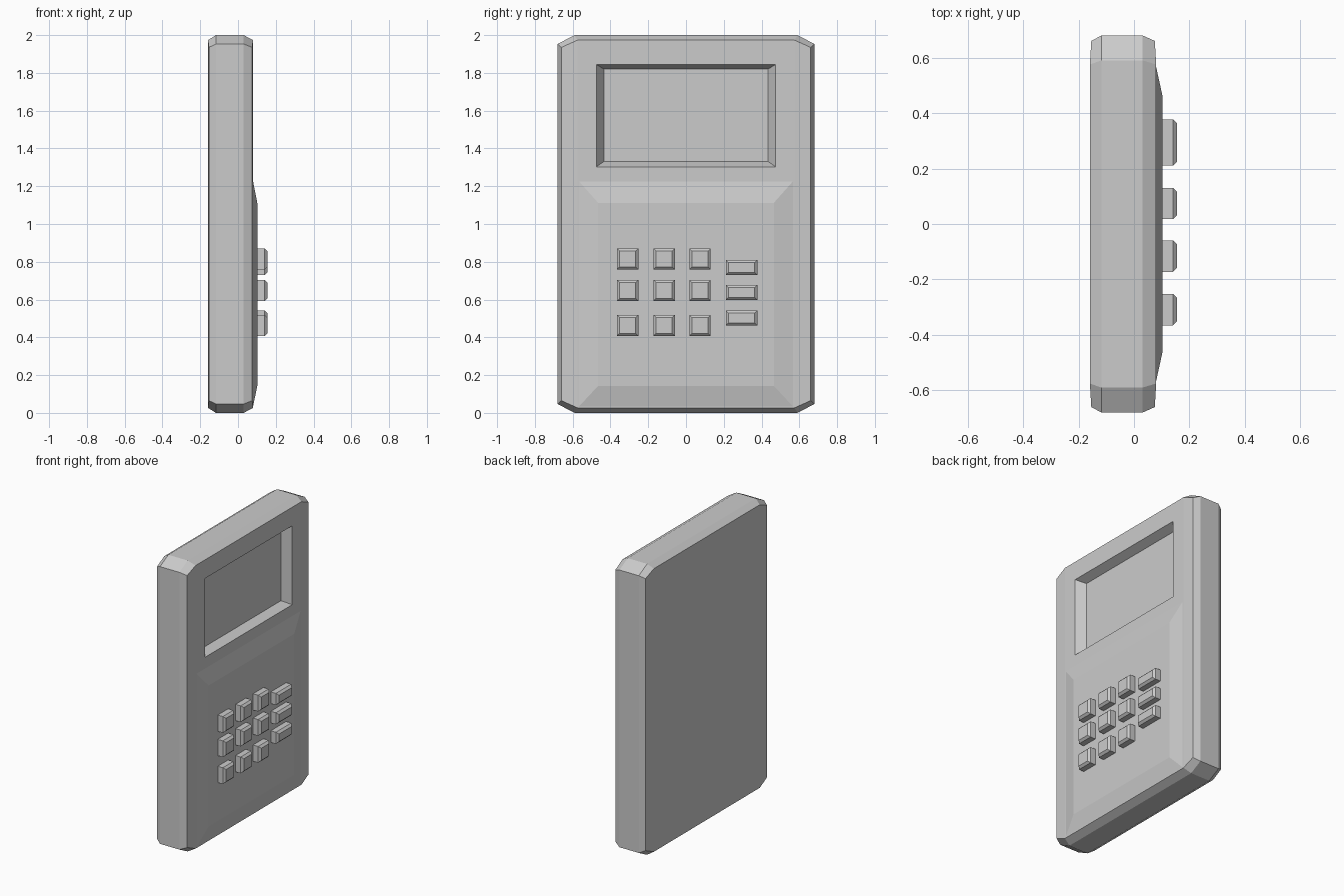
import bpy, bmesh

if "Cube" in bpy.data.objects:
    bpy.data.objects.remove(bpy.data.objects["Cube"])


def loft(name, rings, cap=None):
    """Skin rings of (x, y, z) points; cap optionally splits the end faces."""
    bm = bmesh.new()
    vs = [[bm.verts.new(p) for p in r] for r in rings]
    n = len(vs[0])
    for a, b in zip(vs, vs[1:]):
        for i in range(n):
            j = (i + 1) % n
            bm.faces.new((a[i], a[j], b[j], b[i]))
    for end in (vs[0], vs[-1]):
        for idx in cap or [range(n)]:
            bm.faces.new([end[i] for i in idx])
    bmesh.ops.recalc_face_normals(bm, faces=bm.faces)
    mesh = bpy.data.meshes.new(name)
    bm.to_mesh(mesh)
    bm.free()
    obj = bpy.data.objects.new(name, mesh)
    bpy.context.collection.objects.link(obj)
    return obj


def octagon(x_mid, x_side, y_mid, y_side, z_mid, z_side):
    """Upright outline with cut corners, centred on z = 1."""
    m, s = (x_mid, y_mid, z_mid), (x_side, y_side, z_side)
    order = [(s, 1, -1), (s, 1, 1), (m, 1, 1), (m, -1, 1),
             (s, -1, 1), (s, -1, -1), (m, -1, -1), (m, 1, -1)]
    return [(x, y * sy, 1 + z * sz) for (x, y, z), sy, sz in order]


def rect(x, y0, y1, z0, z1):
    return [(x, y0, z0), (x, y1, z0), (x, y1, z1), (x, y0, z1)]


# Case with chamfered rims and slightly folded side strips
full = (0.59, 0.68, 1.0, 0.953)
inset = (0.575, 0.66, 0.973, 0.935)
case = loft("case", [
    octagon(-0.159, -0.154, *inset),
    octagon(-0.117, -0.117, *full),
    octagon(0.03, 0.03, *full),
    octagon(0.08, 0.075, *inset),
], cap=[(0, 1, 2, 7), (2, 3, 6, 7), (3, 4, 5, 6)])

# Screen recess with sloping walls
cutter = loft("screen_cutter", [
    rect(0.022, -0.435, 0.435, 1.33, 1.82),
    rect(0.08, -0.475, 0.475, 1.303, 1.845),
    rect(0.2, -0.475, 0.475, 1.303, 1.845),
])
cutter.hide_render = True
mod = case.modifiers.new("screen_recess", "BOOLEAN")
mod.operation = "DIFFERENCE"
mod.solver = "EXACT"
mod.object = cutter
bpy.context.view_layer.objects.active = case
bpy.ops.object.modifier_apply(modifier=mod.name)
bpy.data.objects.remove(cutter)

# Raised keypad panel
loft("keypad_panel", [
    rect(0.079, -0.57, 0.57, 0.03, 1.23),
    rect(0.102, -0.465, 0.465, 0.143, 1.112),
])


def key(name, y, z, w, h):
    b = 0.014
    y0, y1, z0, z1 = y - w / 2, y + w / 2, z - h / 2, z + h / 2
    loft(name, [
        rect(0.095, y0, y1, z0, z1),
        rect(0.141, y0, y1, z0, z1),
        rect(0.155, y0 + b, y1 - b, z0 + b, z1 - b),
    ])


# Square keys
for r, z in enumerate((0.815, 0.648, 0.463)):
    for c, y in enumerate((-0.309, -0.116, 0.074)):
        key(f"square_key_{r}_{c}", y, z, 0.113, 0.112)

# Wide keys
for r, z in enumerate((0.77, 0.637, 0.503)):
    key(f"wide_key_{r}", 0.294, z, 0.167, 0.08)
